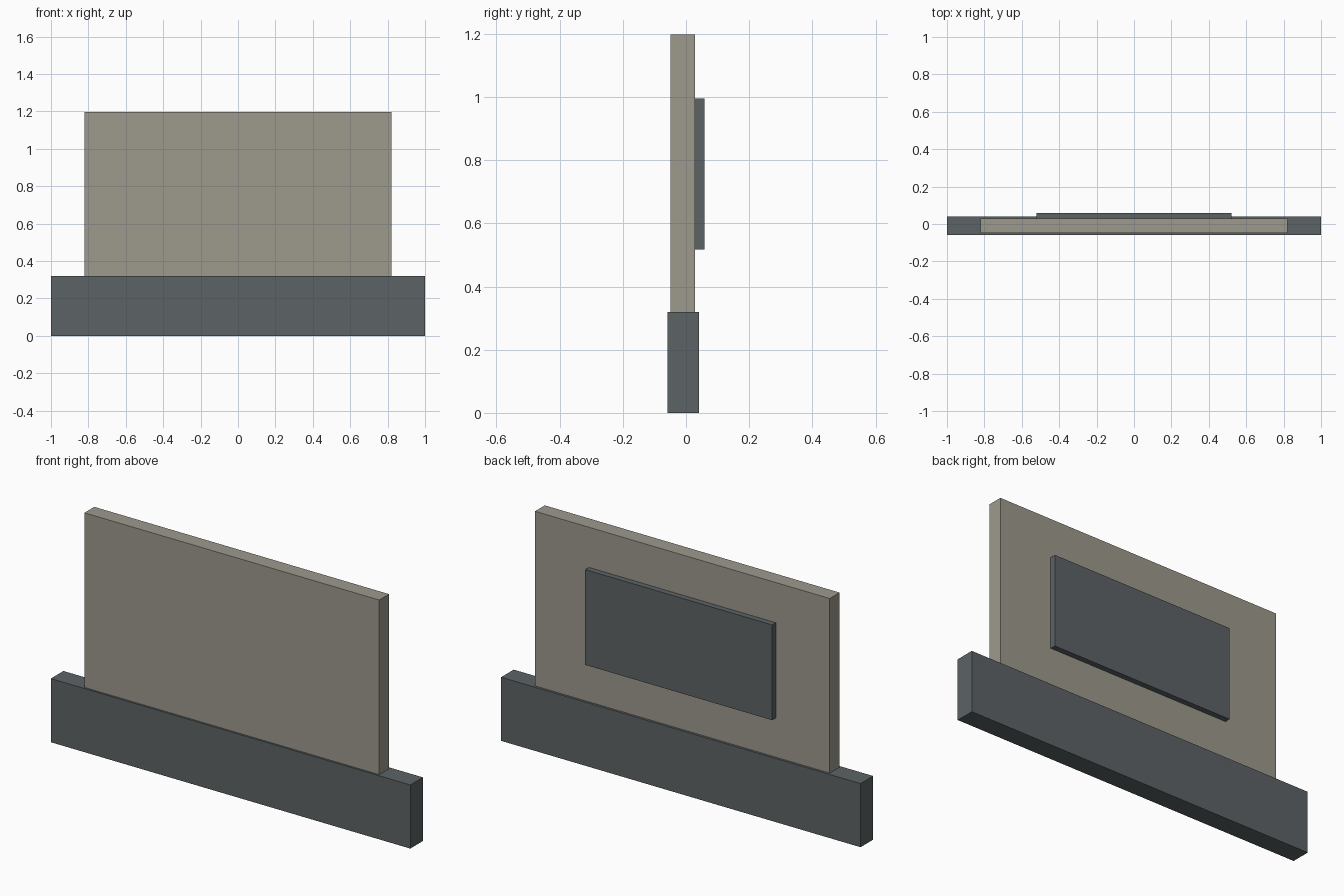
import bpy

if "Cube" in bpy.data.objects:
    bpy.data.objects.remove(bpy.data.objects["Cube"])


def material(name, color):
    mat = bpy.data.materials.new(name)
    mat.diffuse_color = (*color, 1.0)
    mat.use_nodes = True
    mat.node_tree.nodes["Principled BSDF"].inputs["Base Color"].default_value = mat.diffuse_color
    return mat


def box(name, x, y, z, mat):
    """Box from (min, max) ranges on each axis."""
    ranges = (x, y, z)
    bpy.ops.mesh.primitive_cube_add(size=1, location=[(a + b) / 2 for a, b in ranges])
    obj = bpy.context.object
    obj.name = name
    obj.scale = [b - a for a, b in ranges]
    bpy.ops.object.transform_apply(location=False, rotation=False, scale=True)
    obj.data.materials.append(mat)
    return obj


slate = material("slate", (0.107, 0.125, 0.13))
stone = material("warm_stone", (0.34, 0.32, 0.27))

# Wide base rail
box("base", (-1.0, 1.0), (-0.059, 0.041), (0.0, 0.32), slate)
# Upright panel standing on the base
box("panel", (-0.82, 0.82), (-0.049, 0.029), (0.32, 1.198), stone)
# Raised plate on the back of the panel
box("back_plate", (-0.52, 0.52), (0.029, 0.058), (0.517, 0.996), slate)
